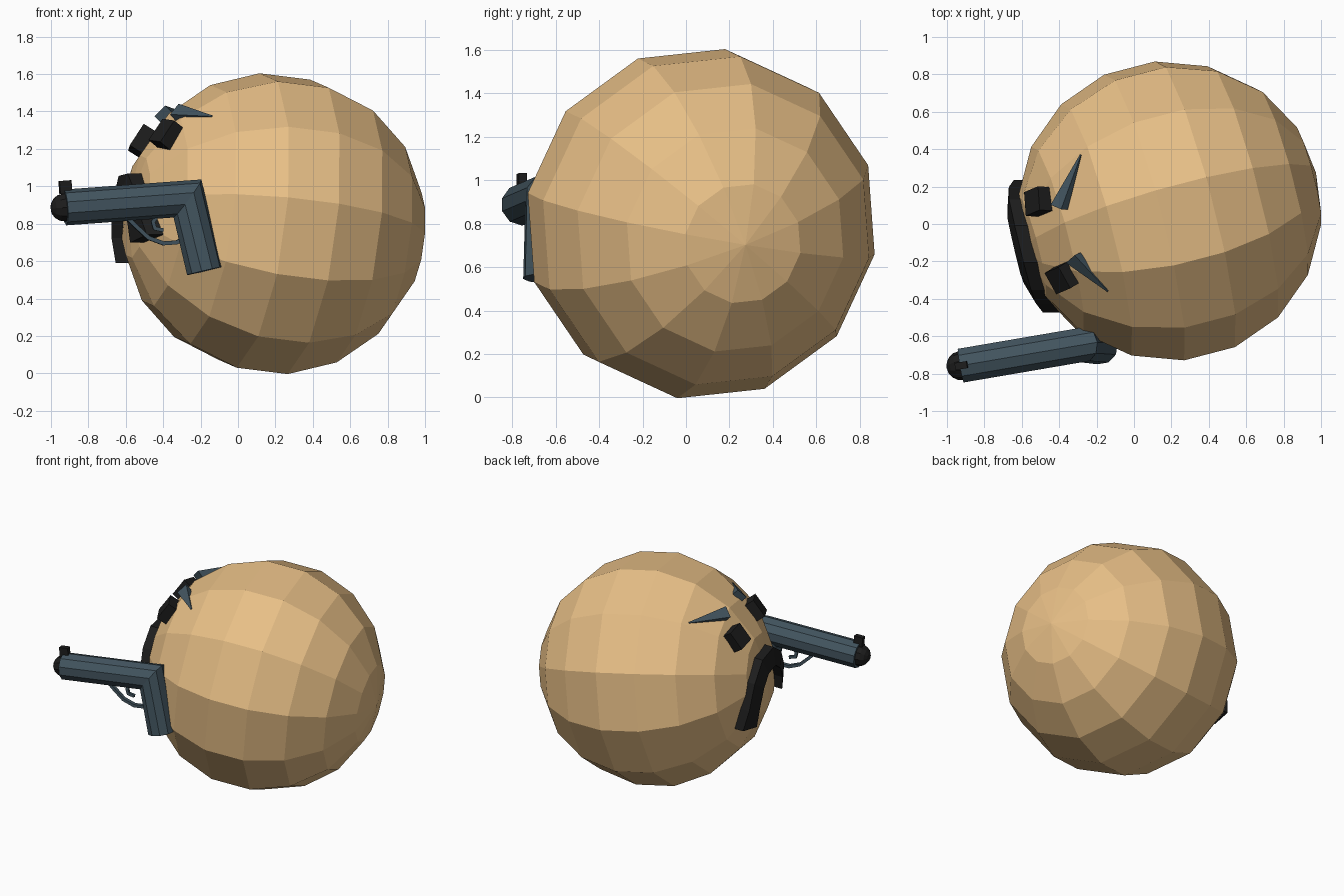
import bpy, bmesh, math
from mathutils import Vector, Matrix

if "Cube" in bpy.data.objects:
    bpy.data.objects.remove(bpy.data.objects["Cube"])

V = Vector
CENTER, R = V((0.19, 0.07, 0.80)), 0.815


def material(name, rgb):
    m = bpy.data.materials.new(name)
    m.diffuse_color = (*rgb, 1)
    m.use_nodes = True
    m.node_tree.nodes["Principled BSDF"].inputs["Base Color"].default_value = m.diffuse_color
    return m


TAN = material("tan", (0.80, 0.52, 0.24))
STEEL = material("steel", (0.055, 0.09, 0.115))
BLACK = material("black", (0.012, 0.012, 0.012))


def finish(name, bm, mat):
    bmesh.ops.recalc_face_normals(bm, faces=bm.faces)
    me = bpy.data.meshes.new(name)
    bm.to_mesh(me)
    bm.free()
    me.materials.append(mat)
    ob = bpy.data.objects.new(name, me)
    bpy.context.collection.objects.link(ob)
    return ob


def frame(xa, ya, za, origin):
    return Matrix.Translation(origin) @ Matrix((xa, ya, za)).transposed().to_4x4()


def skin(name, rings, mat):
    """Join successive vertex rings into a closed tube."""
    bm = bmesh.new()
    vs = [[bm.verts.new(p) for p in ring] for ring in rings]
    n = len(vs[0])
    for a, b in zip(vs, vs[1:]):
        for i in range(n):
            bm.faces.new((a[i], a[(i + 1) % n], b[(i + 1) % n], b[i]))
    bm.faces.new(vs[0])
    bm.faces.new(vs[-1])
    return finish(name, bm, mat)


def sweep(name, path, r, n, mat, side, phase=0.5, flat=1.0):
    """Sweep an n-gon along a path with mitred corners; side is across the bends."""
    path = [V(p) for p in path]
    dirs = [(b - a).normalized() for a, b in zip(path, path[1:])]
    rings = []
    for i, p in enumerate(path):
        d0, d1 = dirs[max(i - 1, 0)], dirs[min(i, len(dirs) - 1)]
        plane = (d0 + d1).normalized()
        s = (side - d0 * side.dot(d0)).normalized()
        u = s.cross(d0)
        ring = []
        for k in range(n):
            a = 2 * math.pi * (k + phase) / n
            o = s * (r * math.cos(a) * flat) + u * (r * math.sin(a))
            ring.append(p + o - d0 * (o.dot(plane) / d0.dot(plane)))
        rings.append(ring)
    return skin(name, rings, mat)


def box(name, size, mat, m):
    bm = bmesh.new()
    bmesh.ops.create_cube(bm, size=1, matrix=m @ Matrix.Diagonal((*size, 1)))
    return finish(name, bm, mat)


# Body: 12 x 9 sphere, tilted so its pole looks out through the mouth
axis = V((0.96, 0.25, -0.12)).normalized()
e1 = V((0, math.cos(math.radians(19)), math.sin(math.radians(19))))
e1 = (e1 - axis * e1.dot(axis)).normalized()
e2 = axis.cross(e1)
bm = bmesh.new()
bmesh.ops.create_uvsphere(bm, u_segments=12, v_segments=9, radius=R,
                          matrix=frame(e1, e2, axis, CENTER))
finish("round_body", bm, TAN)

# Eyes: small blocks sitting on the surface
across = V((0.30, -0.95, 0.07)).normalized()
for name, c in (("left_eye", (-0.51, 0.12, 1.24)), ("right_eye", (-0.38, -0.285, 1.275))):
    n = (V(c) - CENTER).normalized()
    x = (across - n * across.dot(n)).normalized()
    box(name, (0.13, 0.14, 0.085), BLACK, frame(x, n.cross(x), n, V(c)))

# Brows: tapered spikes
for name, base, tip in (("left_brow", (-0.40, 0.09, 1.385), (-0.285, 0.37, 1.39)),
                        ("right_brow", (-0.325, -0.18, 1.395), (-0.14, -0.36, 1.375))):
    base, tip = V(base), V(tip)
    n = (base - CENTER).normalized()
    w = n.cross(tip - base).normalized()
    rings = [[p + w * (sx * k * 0.042) + n * (sn * k * 0.025)
              for sx, sn in ((-1, -1), (1, -1), (1, 1), (-1, 1))]
             for p, k in ((base, 1), (tip, 0.1))]
    skin(name, rings, STEEL)

# Mouth: downturned ribbon wrapped over the face
line = [(0.16, 0.60), (0.14, 0.74), (0.08, 0.90), (-0.03, 1.0),
        (-0.19, 1.01), (-0.31, 0.93), (-0.37, 0.82), (-0.40, 0.72)]


def on_face(y, z, r):
    y, z = y - CENTER.y, z - CENTER.z
    return CENTER + V((-math.sqrt(r * r - y * y - z * z), y, z))


rings = []
for i, (y, z) in enumerate(line):
    (y0, z0), (y1, z1) = line[max(i - 1, 0)], line[min(i + 1, len(line) - 1)]
    h = 0.075 if i in (0, len(line) - 1) else 0.06
    t = math.hypot(y1 - y0, z1 - z0)
    dy, dz = -(z1 - z0) / t * h, (y1 - y0) / t * h
    rings.append([on_face(y + dy, z + dz, 0.87), on_face(y - dy, z - dz, 0.87),
                  on_face(y - dy, z - dz, 0.77), on_face(y + dy, z + dz, 0.77)])
skin("mouth", rings, BLACK)

# Pistol: mitred barrel and grip
muzzle, corner, heel = V((-0.925, -0.757, 0.887)), V((-0.27, -0.645, 0.935)), V((-0.18, -0.655, 0.547))
fwd = (corner - muzzle).normalized()
side = fwd.cross(V((0, 0, 1))).normalized()
up = side.cross(fwd)
sweep("barrel_and_grip", (muzzle, corner, heel), 0.096, 10, STEEL, side)

# Rounded muzzle cap and front sight
bm = bmesh.new()
bmesh.ops.create_uvsphere(bm, u_segments=10, v_segments=8, radius=0.078,
                          matrix=frame(up, side, fwd.cross(V()) + up.cross(side), muzzle))
finish("muzzle_cap", bm, BLACK)
box("front_sight", (0.065, 0.038, 0.07), BLACK,
    frame(fwd, up.cross(fwd), up, muzzle + fwd * 0.01 + up * 0.108))


# Trigger and guard lie in the plane of the barrel
def in_plane(pts):
    return [(x, corner.y + (x - corner.x) * 0.172, z) for x, z in pts]


sweep("trigger_guard", in_plane([(-0.60, 0.84), (-0.55, 0.79), (-0.48, 0.725), (-0.40, 0.695),
                                 (-0.33, 0.70), (-0.27, 0.73)]), 0.015, 4, STEEL, side, 0.5, 1.3)
sweep("trigger", in_plane([(-0.42, 0.86), (-0.455, 0.81), (-0.445, 0.775), (-0.40, 0.765)]),
      0.014, 4, STEEL, side)
